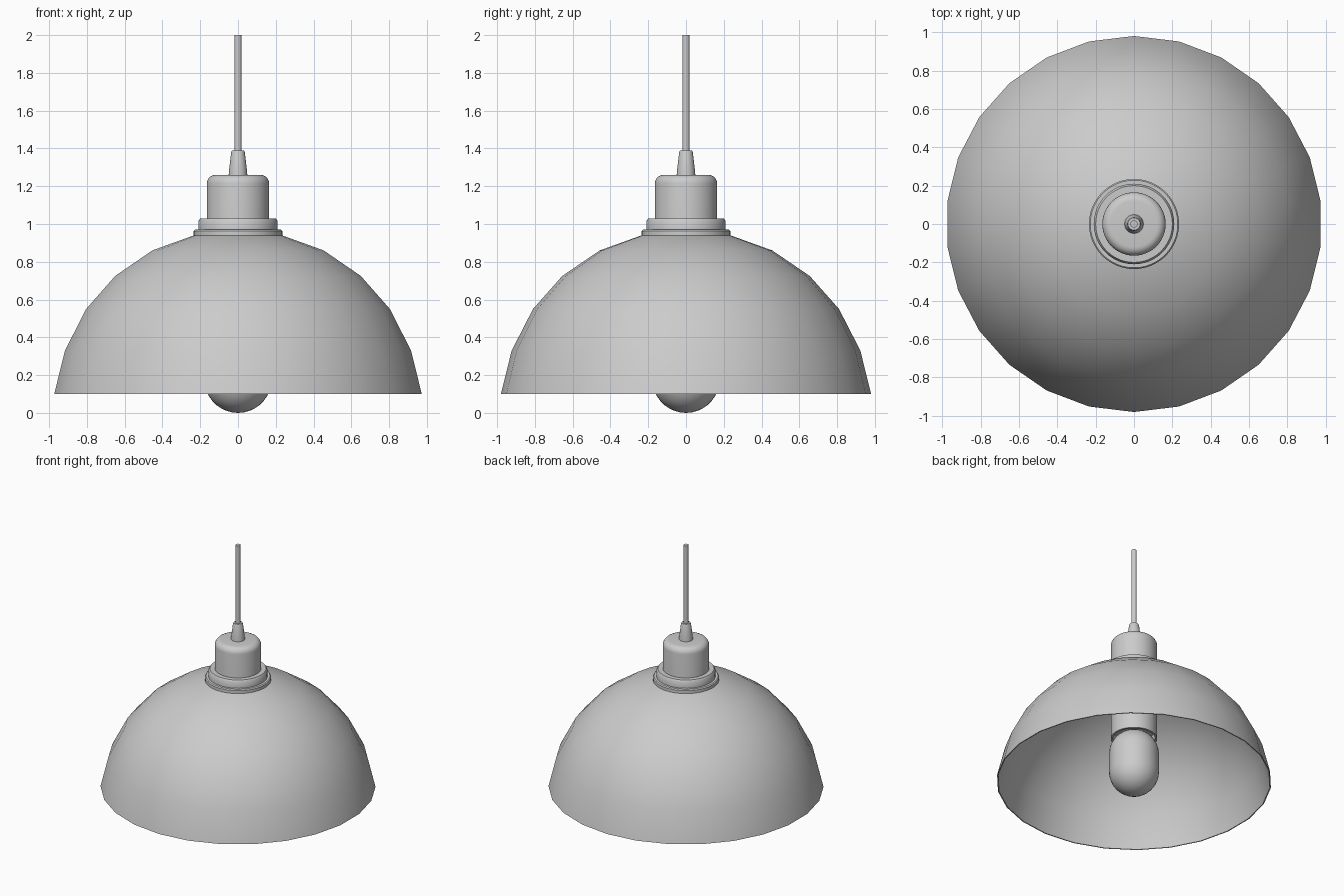
import bpy, bmesh
from math import cos, sin, pi, radians

cube = bpy.data.objects.get("Cube")
if cube:
    bpy.data.objects.remove(cube, do_unlink=True)

grey = bpy.data.materials.new("plain grey")
grey.use_nodes = True
colour = (0.6, 0.6, 0.6, 1)
grey.diffuse_color = colour
grey.node_tree.nodes["Principled BSDF"].inputs["Base Color"].default_value = colour


def lathe(name, profile, sides, closed=False):
    """Spin (radius, height) points around z, with a vertex on +y."""
    bm = bmesh.new()
    rings = []
    for r, z in profile:
        if r == 0:
            rings.append([bm.verts.new((0, 0, z))] * sides)
        else:
            angles = [2 * pi * i / sides for i in range(sides)]
            rings.append([bm.verts.new((r * sin(a), r * cos(a), z)) for a in angles])
    pairs = list(zip(rings, rings[1:]))
    if closed:
        pairs.append((rings[-1], rings[0]))
    for low, high in pairs:
        for i in range(sides):
            j = (i + 1) % sides
            corners = dict.fromkeys((low[i], low[j], high[j], high[i]))
            bm.faces.new(list(corners))
    bmesh.ops.recalc_face_normals(bm, faces=bm.faces)
    mesh = bpy.data.meshes.new(name)
    bm.to_mesh(mesh)
    bm.free()
    mesh.materials.append(grey)
    mesh.shade_smooth()
    mesh.set_sharp_from_angle(angle=radians(35))
    obj = bpy.data.objects.new(name, mesh)
    bpy.context.collection.objects.link(obj)
    return obj


def arc(radius, centre_r, centre_z, start, end, steps):
    """Profile points along an arc, angles in degrees from horizontal."""
    angles = [radians(start + (end - start) * i / steps) for i in range(steps + 1)]
    return [(centre_r + radius * cos(a), centre_z + radius * sin(a)) for a in angles]


# Thin domed shade, open at the bottom
outer = [(0.98, 0.10), (0.923, 0.33), (0.81, 0.55), (0.655, 0.725),
         (0.457, 0.86), (0.235, 0.94), (0.15, 0.955)]
inner = [(r - 0.008 * r, z - 0.010 * (z - 0.1)) for r, z in outer]
lathe("shade", outer + inner[::-1], 26, closed=True)

# Stepped collar on top of the shade
lathe("collar", [(0.15, 0.935), (0.235, 0.937), (0.235, 0.963), (0.228, 0.97),
                 (0.21, 0.97), (0.21, 1.015), (0.20, 1.03), (0.15, 1.03)], 48, closed=True)

# Lamp holder, rounded above and recessed below
lathe("lamp_holder", [(0, 0.52), (0.15, 0.52), (0.15, 0.45), (0.165, 0.45)]
      + arc(0.045, 0.12, 1.215, 0, 90, 5) + [(0, 1.26)], 48)

# Tapered cord grip
lathe("cord_grip", [(0, 1.25), (0.05, 1.25), (0.048, 1.28), (0.036, 1.38),
                    (0.032, 1.39), (0, 1.39)], 24)

# Hanging cord
lathe("cord", [(0, 1.38), (0.019, 1.38), (0.019, 2), (0, 2)], 16)

# Capsule-shaped bulb
R = 0.178
lathe("bulb", [(0, 0)] + arc(R, 0, R, -80, 0, 8)
      + arc(R, 0, 0.325, 0, 80, 8) + [(0, 0.325 + R)], 32)
